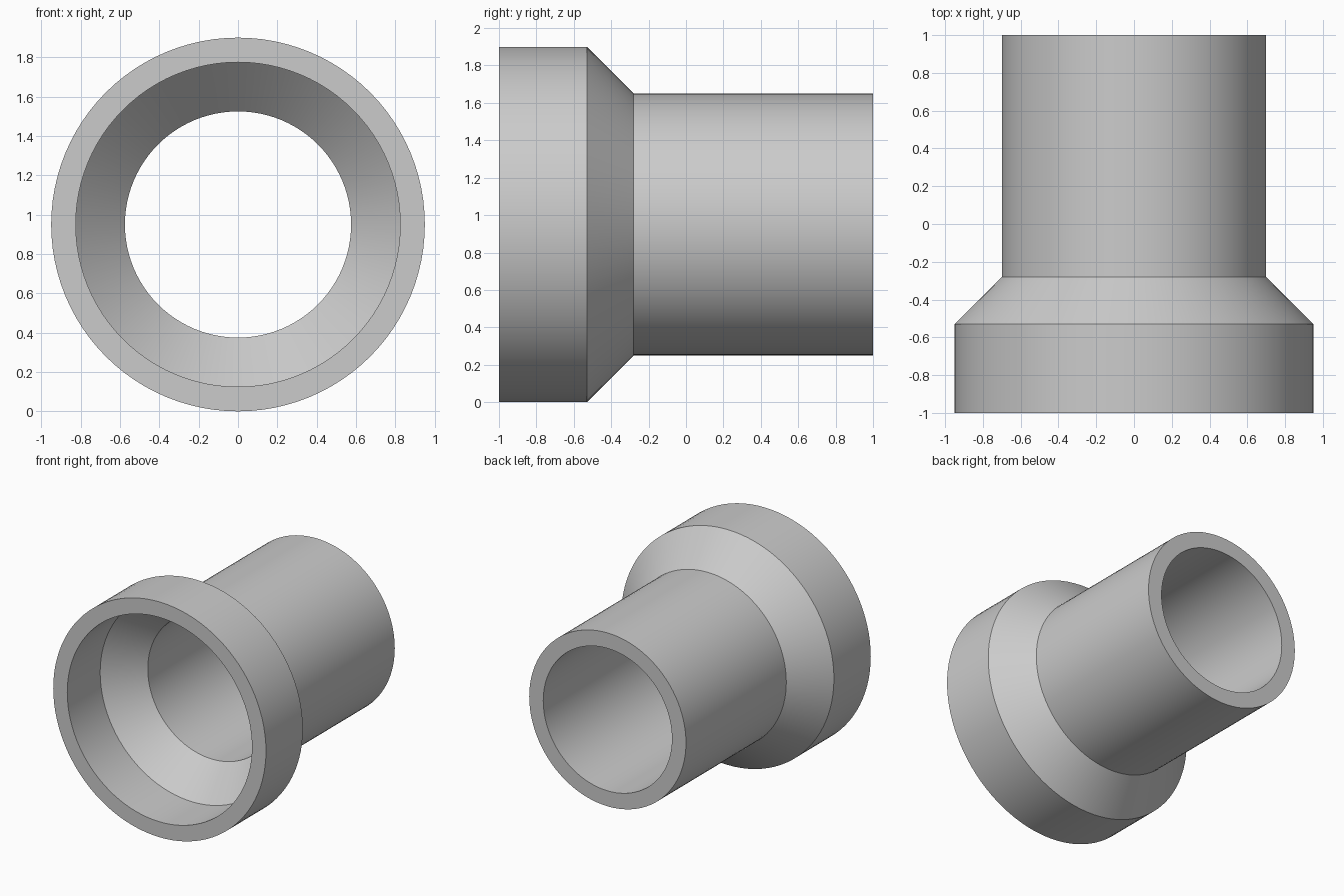
import bpy
import bmesh
from math import tau, radians
from mathutils import Matrix, Vector

cube = bpy.data.objects.get("Cube")
if cube:
    bpy.data.objects.remove(cube, do_unlink=True)

SEGMENTS = 96
AXIS_HEIGHT = 0.95

# Plain grey material
grey = bpy.data.materials.new("plain grey")
grey.use_nodes = True
colour = (0.6, 0.6, 0.6, 1)
grey.diffuse_color = colour
grey.node_tree.nodes["Principled BSDF"].inputs["Base Color"].default_value = colour

# Closed wall section as (radius, y): outside front to back, then inside back to front
section = [
    (0.95, -1), (0.95, -0.53), (0.7, -0.28), (0.7, 1),
    (0.575, 1), (0.575, -0.33), (0.825, -0.58), (0.825, -1),
]

# Revolve the section around the y axis
bm = bmesh.new()
verts = [bm.verts.new((r, y, 0)) for r, y in section]
edges = [bm.edges.new((a, b)) for a, b in zip(verts, verts[1:] + verts[:1])]
bmesh.ops.spin(bm, geom=verts + edges, cent=(0, 0, 0), axis=(0, 1, 0),
               angle=tau, steps=SEGMENTS, use_merge=True)
bmesh.ops.remove_doubles(bm, verts=bm.verts, dist=0.0001)
bmesh.ops.recalc_face_normals(bm, faces=bm.faces)
bmesh.ops.transform(bm, matrix=Matrix.Translation(Vector((0, 0, AXIS_HEIGHT))), verts=bm.verts)

mesh = bpy.data.meshes.new("reducer_pipe")
bm.to_mesh(mesh)
bm.free()
mesh.materials.append(grey)
pipe = bpy.data.objects.new("reducer_pipe", mesh)
bpy.context.collection.objects.link(pipe)

# Smooth walls with crisp rims and cone edges
bpy.ops.object.select_all(action="DESELECT")
pipe.select_set(True)
bpy.context.view_layer.objects.active = pipe
bpy.ops.object.shade_smooth_by_angle(angle=radians(30))
